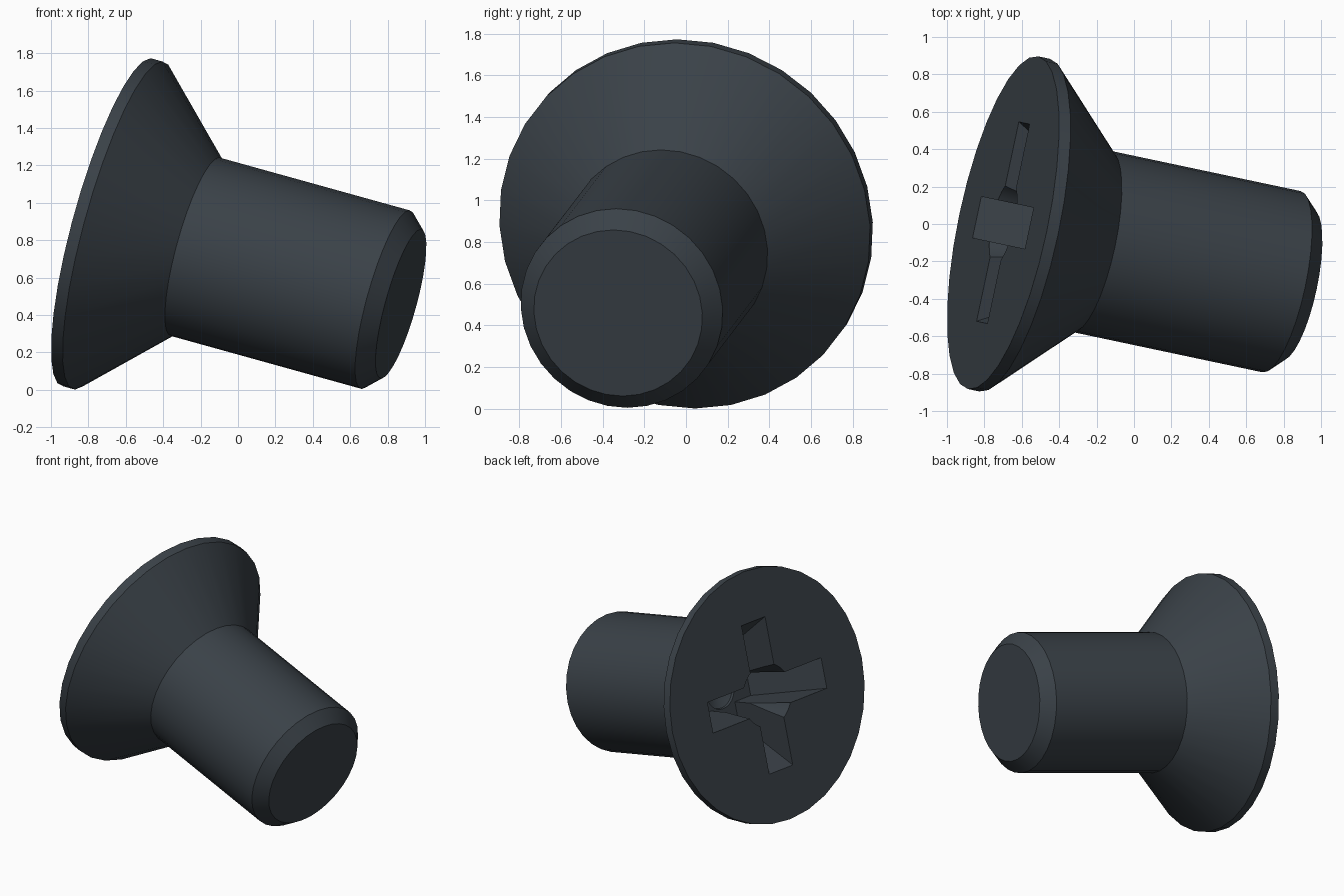
import bpy, bmesh, math
from mathutils import Matrix, Vector

cube = bpy.data.objects.get("Cube")
if cube:
    bpy.data.objects.remove(cube, do_unlink=True)

SEGMENTS = 32

# Dark steel material
steel = bpy.data.materials.new("dark_slate_steel")
steel.use_nodes = True
colour = (0.042, 0.053, 0.064, 1)
steel.diffuse_color = colour
steel.node_tree.nodes["Principled BSDF"].inputs["Base Color"].default_value = colour

# Tilted frame: local z runs from the head face to the tip
axis = Vector((0.944, -0.2, -0.262)).normalized()
side = Vector((0.207, 0.978, 0))
side = (side - axis * side.dot(axis)).normalized()
up = axis.cross(side)
frame = Matrix((side, up, axis)).transposed().to_4x4()
frame.translation = (-0.70, 0.007, 0.896)


def make_object(name, bm):
    bmesh.ops.recalc_face_normals(bm, faces=bm.faces)
    mesh = bpy.data.meshes.new(name)
    bm.to_mesh(mesh)
    bm.free()
    mesh.materials.append(steel)
    obj = bpy.data.objects.new(name, mesh)
    bpy.context.collection.objects.link(obj)
    obj.matrix_world = frame
    return obj


def turned(name, profile):
    """Closed solid turned from (radius, depth) points."""
    bm = bmesh.new()
    rings = []
    for radius, depth in profile:
        rings.append([bm.verts.new((radius * math.sin(a), radius * math.cos(a), depth))
                      for a in (math.tau * i / SEGMENTS for i in range(SEGMENTS))])
    for a, b in zip(rings, rings[1:]):
        for i in range(SEGMENTS):
            j = (i + 1) % SEGMENTS
            bm.faces.new((a[i], a[j], b[j], b[i]))
    bm.faces.new(rings[0])
    bm.faces.new(rings[-1])
    return make_object(name, bm)


def wing(name, turn):
    """Slot cutter with sloping end walls."""
    width, length, depth, slope, over = 0.225, 0.545, 0.5, 0.56, 0.05
    bm = bmesh.new()
    bmesh.ops.create_cube(bm, size=1)
    for v in bm.verts:
        z = depth if v.co.z > 0 else -over
        v.co = (v.co.x * 2 * (length - slope * z), v.co.y * width, z)
    bm.transform(Matrix.Rotation(turn, 4, "Z"))
    return make_object(name, bm)


# Countersunk head, shank and chamfered tip
screw = turned("countersunk_screw", [
    (0.909, 0), (0.909, 0.065), (0.495, 0.5), (0.495, 1.577), (0.413, 1.664)])

# Cross recess with a tapered centre
cutters = [
    wing("recess_wing_a", 0),
    wing("recess_wing_b", math.pi / 2),
    turned("recess_centre", [(0.235, -0.05), (0.125, 0.52), (0.02, 0.57)]),
]
for cutter in cutters:
    cutter.hide_render = True
    cut = screw.modifiers.new(cutter.name, "BOOLEAN")
    cut.operation = "DIFFERENCE"
    cut.solver = "EXACT"
    cut.object = cutter

# Apply the cuts and remove the cutters
bpy.context.view_layer.update()
evaluated = screw.evaluated_get(bpy.context.evaluated_depsgraph_get())
mesh = bpy.data.meshes.new_from_object(evaluated)
screw.modifiers.clear()
screw.data = mesh
for cutter in cutters:
    bpy.data.objects.remove(cutter, do_unlink=True)

bpy.ops.object.select_all(action="DESELECT")
screw.select_set(True)
bpy.context.view_layer.objects.active = screw
bpy.ops.object.shade_smooth_by_angle(angle=math.radians(30))
